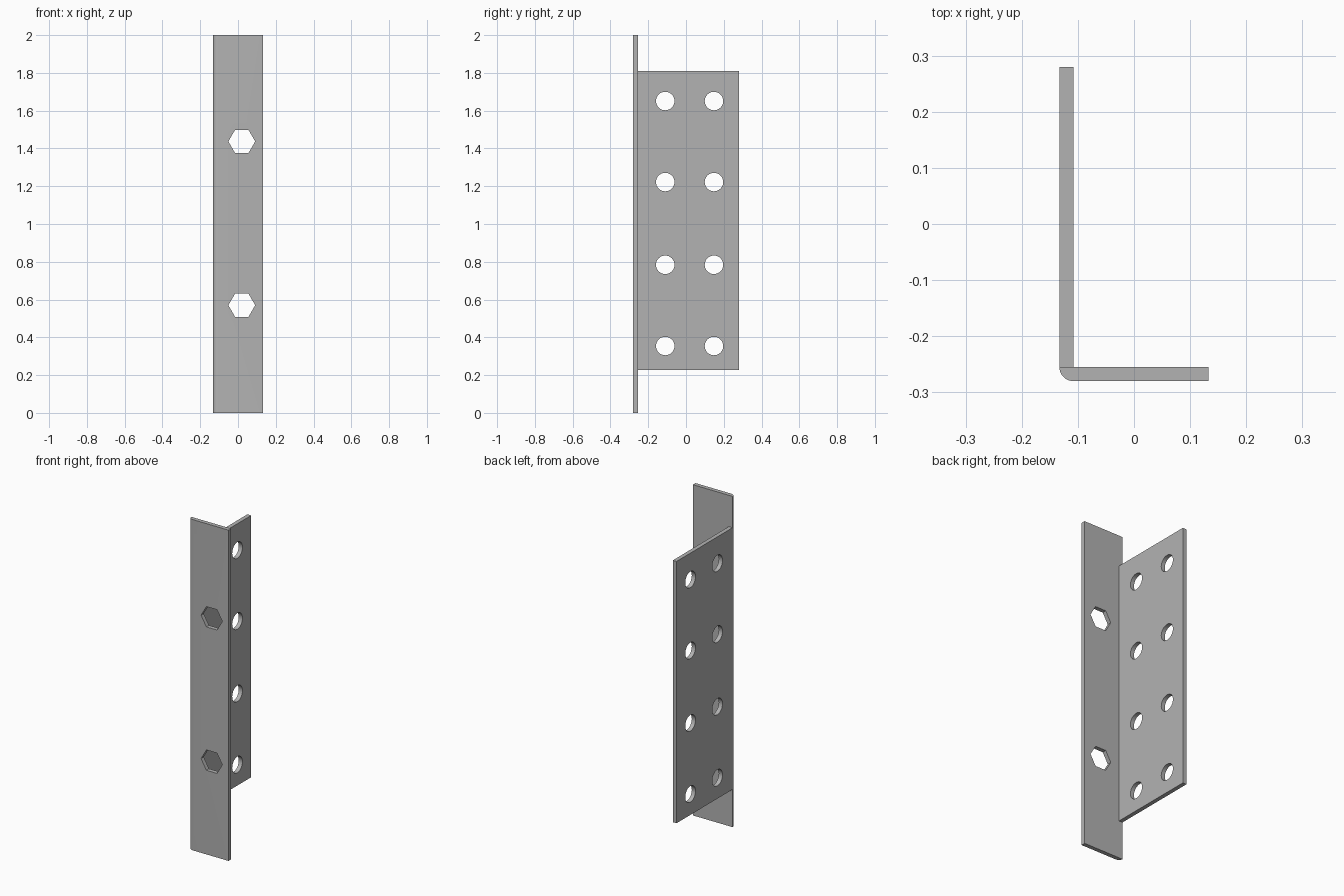
import bpy
import bmesh
from math import pi, sin, cos, radians
from mathutils import Matrix, Vector

cube = bpy.data.objects.get("Cube")
if cube:
    bpy.data.objects.remove(cube, do_unlink=True)

# Single plain grey metal
steel = bpy.data.materials.new("grey_steel")
steel.use_nodes = True
GREY = (0.45, 0.45, 0.45, 1)
steel.diffuse_color = GREY
steel.node_tree.nodes["Principled BSDF"].inputs["Base Color"].default_value = GREY

X0, X1 = -0.133, 0.133      # flange width
Y0, Y1 = -0.28, 0.28        # bracket depth
T = 0.025                   # sheet thickness


def add_object(name, bm):
    bmesh.ops.recalc_face_normals(bm, faces=bm.faces)
    mesh = bpy.data.meshes.new(name)
    bm.to_mesh(mesh)
    bm.free()
    mesh.materials.append(steel)
    obj = bpy.data.objects.new(name, mesh)
    bpy.context.collection.objects.link(obj)
    return obj


def extruded_profile(name, points, bottom, top):
    bm = bmesh.new()
    face = bm.faces.new([bm.verts.new((x, y, bottom)) for x, y in points])
    moved = bmesh.ops.extrude_face_region(bm, geom=[face])["geom"]
    verts = [v for v in moved if isinstance(v, bmesh.types.BMVert)]
    bmesh.ops.translate(bm, verts=verts, vec=(0, 0, top - bottom))
    return add_object(name, bm)


def punch(plate, centres, radius, sides, axis):
    """Cut straight holes through a plate along the given axis."""
    bm = bmesh.new()
    turn = Vector((0, 0, 1)).rotation_difference(Vector(axis)).to_matrix().to_4x4()
    for centre in centres:
        spin = Matrix.Rotation(pi / 2, 4, 'Z')
        bmesh.ops.create_cone(bm, cap_ends=True, segments=sides, radius1=radius,
                              radius2=radius, depth=0.1,
                              matrix=Matrix.Translation(centre) @ turn @ spin)
    cutter = add_object("hole_cutter", bm)
    cutter.hide_render = True
    cut = plate.modifiers.new("holes", 'BOOLEAN')
    cut.operation = 'DIFFERENCE'
    cut.solver = 'EXACT'
    cut.object = cutter
    bpy.ops.object.select_all(action='DESELECT')
    bpy.context.view_layer.objects.active = plate
    plate.select_set(True)
    bpy.ops.object.modifier_apply(modifier=cut.name)
    bpy.data.objects.remove(cutter, do_unlink=True)
    bpy.ops.object.shade_smooth_by_angle(angle=radians(30))


# Tall front flange with the rounded outer bend
bend = [(X0 + T - T * cos(a), Y0 + T - T * sin(a))
        for a in (i * pi / 16 for i in range(9))]
flange = extruded_profile("front_flange",
                          bend + [(X1, Y0), (X1, Y0 + T), (X0 + T, Y0 + T)], 0, 2)
punch(flange, [(0.02, Y0 + T / 2, z) for z in (0.57, 1.437)], 0.071, 6, (0, 1, 0))

# Shorter side plate running back from the bend
side = extruded_profile("side_plate",
                        [(X0, Y0 + T), (X0 + T, Y0 + T), (X0 + T, Y1), (X0, Y1)],
                        0.228, 1.811)
punch(side, [(X0 + T / 2, y, z) for y in (-0.11, 0.148)
             for z in (0.354, 0.784, 1.222, 1.651)], 0.049, 32, (1, 0, 0))
